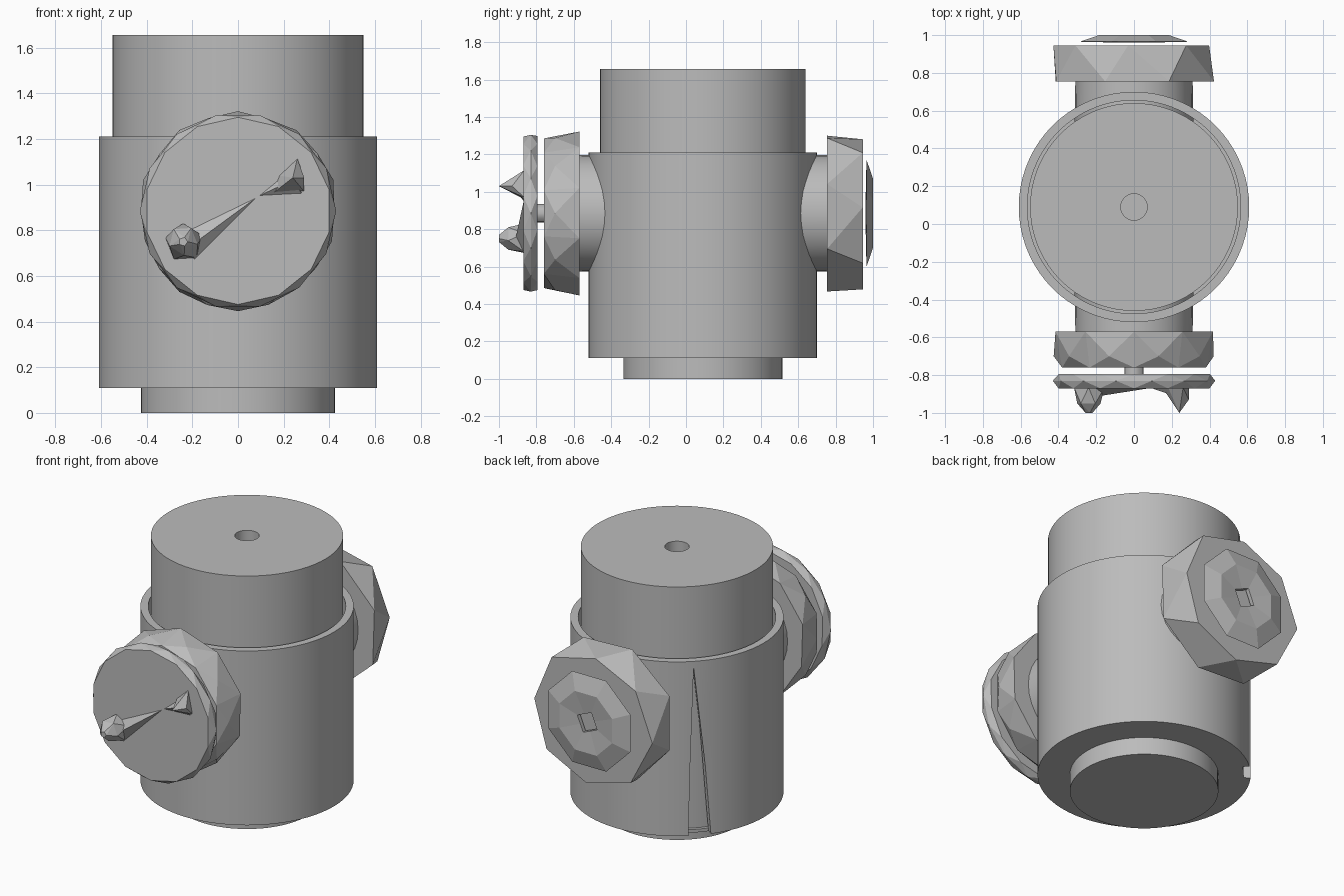
import bpy, bmesh, random
from math import sin, cos, pi, radians
from mathutils import Vector

random.seed(4)
if "Cube" in bpy.data.objects:
    bpy.data.objects.remove(bpy.data.objects["Cube"])

# One plain grey metal for every part
GREY = (0.5, 0.5, 0.5, 1)
metal = bpy.data.materials.new("grey_metal")
metal.use_nodes = True
metal.diffuse_color = GREY
metal.node_tree.nodes["Principled BSDF"].inputs["Base Color"].default_value = GREY

AXIS_Y = 0.09     # axis of the upright body
PORT_Z = 0.885    # height of the side ports


def finish(name, bm, smooth=False):
    bmesh.ops.recalc_face_normals(bm, faces=bm.faces)
    mesh = bpy.data.meshes.new(name)
    bm.to_mesh(mesh)
    bm.free()
    mesh.materials.append(metal)
    ob = bpy.data.objects.new(name, mesh)
    bpy.context.collection.objects.link(ob)
    bpy.ops.object.select_all(action='DESELECT')
    ob.select_set(True)
    bpy.context.view_layer.objects.active = ob
    if smooth:
        bpy.ops.object.shade_smooth_by_angle(angle=radians(30))
    return ob


def loft(name, rings, closed=False, smooth=False):
    """Skin equal-length rings of points; cap the ends or join them."""
    bm = bmesh.new()
    loops = [[bm.verts.new(p) for p in ring] for ring in rings]
    pairs = list(zip(loops, loops[1:]))
    if closed:
        pairs.append((loops[-1], loops[0]))
    else:
        bm.faces.new(loops[0])
        bm.faces.new(loops[-1])
    n = len(loops[0])
    for a, b in pairs:
        for i in range(n):
            j = (i + 1) % n
            bm.faces.new((a[i], a[j], b[j], b[i]))
    return finish(name, bm, smooth)


def hull(name, points):
    """Faceted solid around a set of points."""
    bm = bmesh.new()
    for p in points:
        bm.verts.new(p)
    bmesh.ops.convex_hull(bm, input=bm.verts)
    return finish(name, bm)


def upright(r, z, n=72):
    return [(r * cos(2 * pi * i / n), AXIS_Y + r * sin(2 * pi * i / n), z) for i in range(n)]


def facing(r, y, n, turn=0.0, x=0.0, z=PORT_Z, jitter=0.0):
    """Ring of points round an axis along y; turn is in steps."""
    ring = []
    for i in range(n):
        a = 2 * pi * (i + turn) / n
        s = r * (1 - random.uniform(0, jitter))
        ring.append((x + s * cos(a), y, z + s * sin(a)))
    return ring


# Upright body: inner column with a top hole, outer sleeve, bottom spigot
loft("inner_column", [upright(r, z) for r, z in
     ((0.07, 1.40), (0.07, 1.655), (0.55, 1.655), (0.55, 0.12))], smooth=True)
sleeve = loft("outer_sleeve", [upright(r, z) for r, z in
              ((0.565, 0.11), (0.565, 1.21), (0.61, 1.21), (0.61, 0.11))],
              closed=True, smooth=True)
loft("bottom_spigot", [upright(0.425, 0), upright(0.425, 0.13)], smooth=True)
loft("bottom_plate", [upright(0.57, 0.11), upright(0.57, 0.13)], smooth=True)

# Tapered slit in the sleeve, at the back
def on_sleeve(deg, z):
    d = Vector((cos(radians(deg)), sin(radians(deg)), 0))
    return [tuple(d * r + Vector((0, AXIS_Y, z))) for r in (0.5, 0.7)]

cutter = hull("slit_cutter", on_sleeve(134, 1.17) + on_sleeve(131, 0.05) + on_sleeve(144, 0.05))
cutter.hide_render = True
bpy.context.view_layer.objects.active = sleeve
cut = sleeve.modifiers.new("slit", 'BOOLEAN')
cut.operation = 'DIFFERENCE'
cut.solver = 'EXACT'
cut.object = cutter
bpy.ops.object.modifier_apply(modifier="slit")
bpy.data.objects.remove(cutter)

# Side ports: round necks and faceted flanges
for name, y0, y1 in (("front_neck", -0.30, -0.60), ("back_neck", 0.48, 0.80)):
    loft(name, [facing(0.315, y0, 32), facing(0.31, y1, 32)], smooth=True)
hull("front_flange", facing(0.44, -0.57, 10, 0.5, jitter=0.03)
     + facing(0.435, -0.70, 10, 0, jitter=0.03) + facing(0.40, -0.76, 10, 0.5))
hull("back_flange", facing(0.455, 0.755, 8, 0.45, jitter=0.03)
     + facing(0.43, 0.945, 8, 0.1, jitter=0.08))

# Back cover plate: raised ring with a square hole
def square_ring(r, y):
    ring = facing(r, y, 8, 0.5)
    mids = [tuple((Vector(ring[i]) + Vector(ring[(i + 2) % 8])) / 2) for i in range(0, 8, 2)]
    return [p for i in range(4) for p in (ring[2 * i], mids[i])]

loft("back_cover", [square_ring(0.075, 0.96), facing(0.31, 0.965, 8, 0.5),
                    facing(0.20, 1.0, 8, 0.5), square_ring(0.075, 0.985)], closed=True)

# Front turning disc and its spindle
loft("front_spindle", [facing(0.05, -0.74, 12), facing(0.05, -0.82, 12)], smooth=True)
hull("front_disc", facing(0.415, -0.795, 14, 0.5, jitter=0.03)
     + facing(0.43, -0.83, 14, 0) + facing(0.41, -0.87, 14, 0.5))

# Knobs on the disc, joined by two wedges that taper towards each other
hull("lower_knob", facing(0.085, -0.865, 5, 0.3, -0.235, 0.745)
     + facing(0.065, -0.95, 5, 0.8, -0.24, 0.755) + facing(0.02, -1.0, 5, 0, -0.24, 0.75))
hull("upper_knob", [(0.15, -0.865, 0.96), (0.29, -0.865, 0.97), (0.26, -0.865, 1.115),
                    (0.18, -0.865, 1.04), (0.29, -0.93, 1.03), (0.24, -1.0, 1.03)])
hull("lower_wedge", [(0.09, -0.868, 0.95), (-0.26, -0.868, 0.78),
                     (-0.19, -0.868, 0.67), (-0.21, -0.915, 0.73)])
hull("upper_wedge", [(0.09, -0.868, 0.95), (0.25, -0.868, 1.08),
                     (0.28, -0.868, 0.96), (0.24, -0.92, 1.02)])
